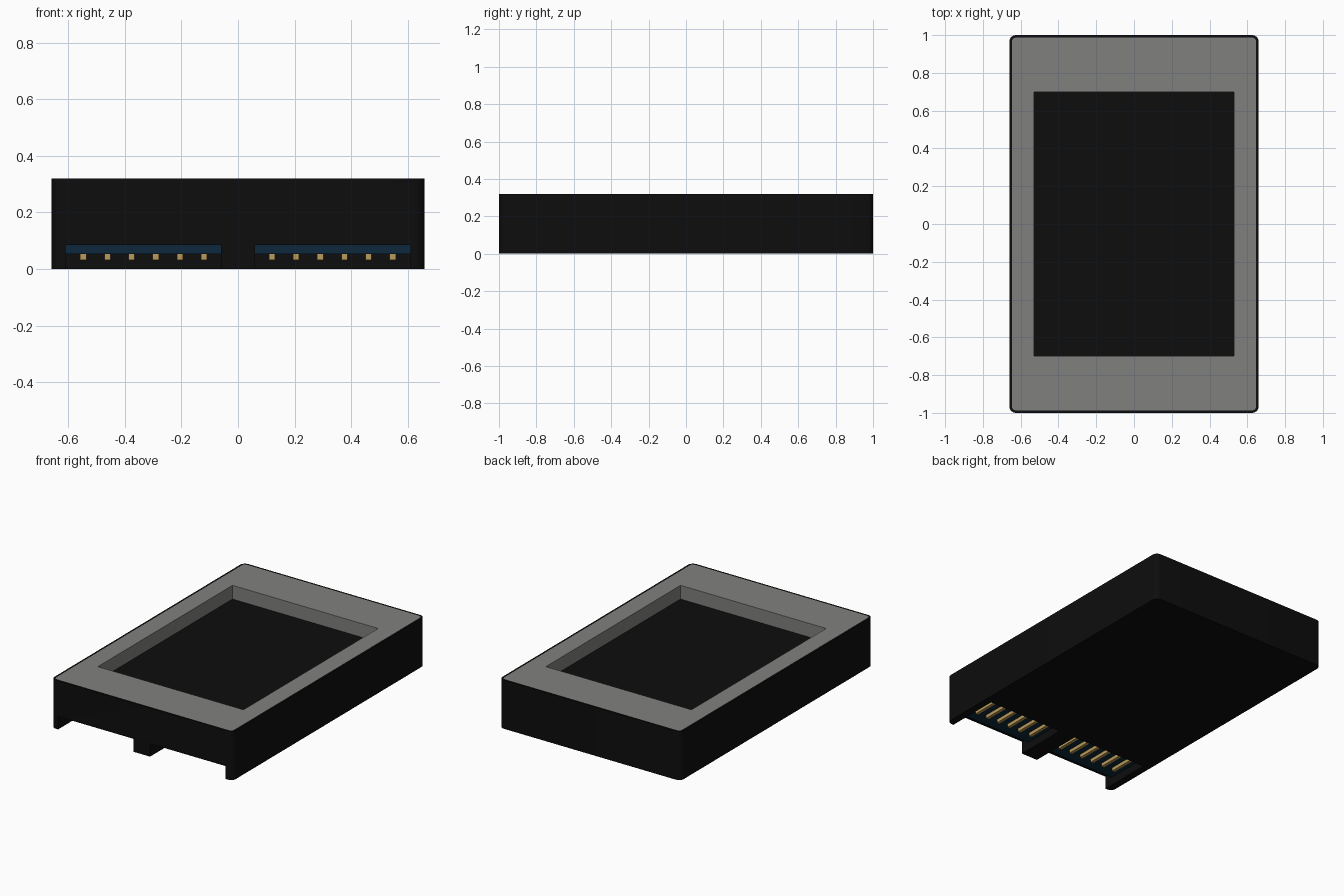
import bpy, bmesh, math
from mathutils import Vector

if "Cube" in bpy.data.objects:
    bpy.data.objects.remove(bpy.data.objects["Cube"])


def material(name, rgb):
    m = bpy.data.materials.new(name)
    m.diffuse_color = (*rgb, 1)
    m.use_nodes = True
    m.node_tree.nodes["Principled BSDF"].inputs["Base Color"].default_value = m.diffuse_color
    return m


BLACK = material("black plastic", (0.004, 0.004, 0.004))
GREY = material("grey label", (0.216, 0.216, 0.21))
BLUE = material("dark blue board", (0.004, 0.02, 0.045))
GOLD = material("gold contact", (0.50, 0.33, 0.10))


def add_object(name, bm, mats):
    bmesh.ops.recalc_face_normals(bm, faces=bm.faces[:])
    me = bpy.data.meshes.new(name)
    bm.to_mesh(me)
    bm.free()
    for m in mats:
        me.materials.append(m)
    ob = bpy.data.objects.new(name, me)
    bpy.context.collection.objects.link(ob)
    return ob


def box(name, lo, hi, mat):
    bm = bmesh.new()
    lo, hi = Vector(lo), Vector(hi)
    bmesh.ops.create_cube(bm, size=1)
    for v in bm.verts:
        v.co = Vector([(lo[i] + hi[i]) / 2 + v.co[i] * (hi[i] - lo[i]) for i in range(3)])
    return add_object(name, bm, [mat])


# Case: rounded rectangle, extruded, with a thin rim inset on top
W, L, H, R, STEPS = 0.66, 1.0, 0.32, 0.035, 6
bm = bmesh.new()
outline = []
for k, (sx, sy) in enumerate([(1, 1), (-1, 1), (-1, -1), (1, -1)]):
    for i in range(STEPS + 1):
        a = math.pi / 2 * (k + i / STEPS)
        outline.append(bm.verts.new((sx * (W - R) + R * math.cos(a),
                                     sy * (L - R) + R * math.sin(a), 0)))
base = bm.faces.new(outline)
ext = bmesh.ops.extrude_face_region(bm, geom=[base])
bmesh.ops.translate(bm, vec=(0, 0, H), verts=[g for g in ext["geom"] if isinstance(g, bmesh.types.BMVert)])
bmesh.ops.recalc_face_normals(bm, faces=bm.faces[:])
top = next(f for f in bm.faces if f.normal.z > 0.9)
bmesh.ops.inset_region(bm, faces=[top], thickness=0.013)
case = add_object("case", bm, [BLACK, GREY])

# Top recess and the two connector notches
FLOOR, NOTCH_Z, NOTCH_Y = 0.23, 0.085, -0.64
cutters = [box("recess_cutter", (-0.53, -0.7, FLOOR), (0.53, 0.7, 0.5), BLACK)]
for s in (-1, 1):
    xs = sorted((s * 0.06, s * 0.61))
    cutters.append(box("notch_cutter", (xs[0], -1.2, -0.2), (xs[1], NOTCH_Y, NOTCH_Z), BLACK))
bpy.context.view_layer.objects.active = case
for c in cutters:
    c.hide_render = True
    mod = case.modifiers.new("cut", "BOOLEAN")
    mod.operation, mod.solver, mod.object = "DIFFERENCE", "EXACT", c
    bpy.ops.object.modifier_apply(modifier=mod.name)
    bpy.data.objects.remove(c)

# Grey on the top inside the rim and on the recess walls, black elsewhere
for p in case.data.polygons:
    pts = [case.data.vertices[i].co for i in p.vertices]
    inside = all(abs(v.x) < W - 0.01 and abs(v.y) < L - 0.01 for v in pts)
    above = min(v.z for v in pts) > FLOOR - 0.01
    floor = max(v.z for v in pts) < FLOOR + 0.01
    p.material_index = 1 if inside and above and not floor else 0
case.select_set(True)
bpy.ops.object.shade_smooth_by_angle(angle=math.radians(30))

# Circuit boards in the notches with six contacts each
for s, side in ((-1, "left"), (1, "right")):
    xs = sorted((s * 0.06, s * 0.61))
    box(f"{side}_board", (xs[0], -0.94, 0.053), (xs[1], NOTCH_Y, NOTCH_Z), BLUE)
    for i in range(6):
        x = s * (0.12 + 0.0855 * i)
        box(f"{side}_contact_{i + 1}", (x - 0.011, -0.85, 0.031), (x + 0.011, -0.66, 0.053), GOLD)
